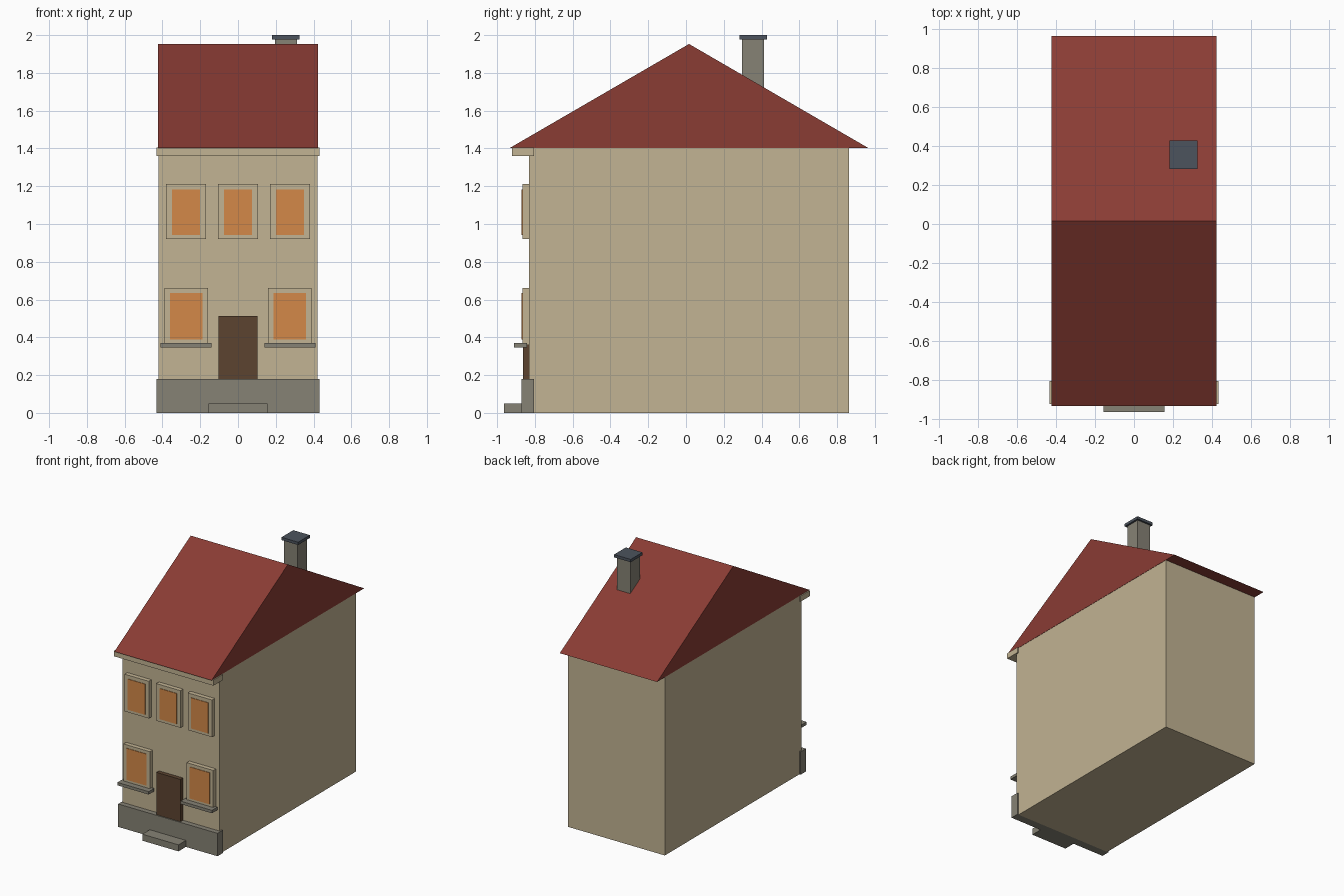
import bpy

if "Cube" in bpy.data.objects:
    bpy.data.objects.remove(bpy.data.objects["Cube"])


def material(name, r, g, b):
    def lin(c):
        c /= 255
        return c / 12.92 if c <= 0.04045 else ((c + 0.055) / 1.055) ** 2.4
    m = bpy.data.materials.new(name)
    m.diffuse_color = (lin(r), lin(g), lin(b), 1)
    m.use_nodes = True
    m.node_tree.nodes["Principled BSDF"].inputs["Base Color"].default_value = m.diffuse_color
    return m


PLASTER = material("sand plaster", 194, 179, 147)
STONE = material("grey stone", 134, 130, 117)
TILE = material("red roof tile", 138, 60, 52)
GLASS = material("warm lit glass", 212, 137, 72)
WOOD = material("dark brown wood", 92, 68, 48)
SLATE = material("blue grey slate", 76, 83, 93)


def mesh(name, verts, faces, mat):
    me = bpy.data.meshes.new(name)
    me.from_pydata(verts, [], faces)
    me.materials.append(mat)
    ob = bpy.data.objects.new(name, me)
    bpy.context.collection.objects.link(ob)
    return ob


def prism(name, profile, x0, x1, mat):
    """Extrude a (y, z) profile, counter-clockwise seen from +x, along x."""
    n = len(profile)
    verts = [(x, y, z) for x in (x0, x1) for y, z in profile]
    faces = [tuple(reversed(range(n))), tuple(range(n, 2 * n))]
    faces += [(i, (i + 1) % n, (i + 1) % n + n, i + n) for i in range(n)]
    return mesh(name, verts, faces, mat)


def box(name, x0, x1, y0, y1, z0, z1, mat):
    return prism(name, [(y0, z0), (y1, z0), (y1, z1), (y0, z1)], x0, x1, mat)


WALL = -0.832    # front wall plane
FRAME = -0.866   # front of the window surrounds

# Main block, cornice and gabled roof
box("house_body", -0.421, 0.421, WALL, 0.864, 0, 1.403, PLASTER)
box("cornice", -0.432, 0.432, -0.922, -0.806, 1.36, 1.404, PLASTER)
prism("roof", [(-0.932, 1.403), (0.964, 1.403), (0.016, 1.953)], -0.423, 0.423, TILE)

# Plinth, step and door
box("plinth", -0.432, 0.432, -0.872, -0.806, 0, 0.18, STONE)
box("door_step", -0.157, 0.157, -0.964, -0.86, 0, 0.051, STONE)
box("door", -0.104, 0.104, -0.864, WALL + 0.01, 0.17, 0.513, WOOD)


def window(name, x, half, z0, z1, glass_half, g0, g1):
    box(name + "_surround", x - half, x + half, FRAME, WALL + 0.01, z0, z1, PLASTER)
    box(name + "_glass", x - glass_half, x + glass_half,
        FRAME - 0.004, FRAME + 0.002, g0, g1, GLASS)


# Three upper windows
for i, x in enumerate((-0.275, 0, 0.275)):
    window(f"upper_window_{i}", x, 0.105, 0.92, 1.212, 0.075, 0.942, 1.183)

# Two lower windows with sills
for i, x in enumerate((-0.275, 0.275)):
    window(f"lower_window_{i}", x, 0.115, 0.36, 0.661, 0.086, 0.388, 0.636)
    box(f"window_sill_{i}", x - 0.136, x + 0.136, -0.911, -0.843, 0.347, 0.37, STONE)

# Chimney on the back slope
box("chimney", 0.195, 0.312, 0.296, 0.414, 1.6, 1.98, STONE)
box("chimney_cap", 0.181, 0.326, 0.282, 0.428, 1.978, 2.0, SLATE)
